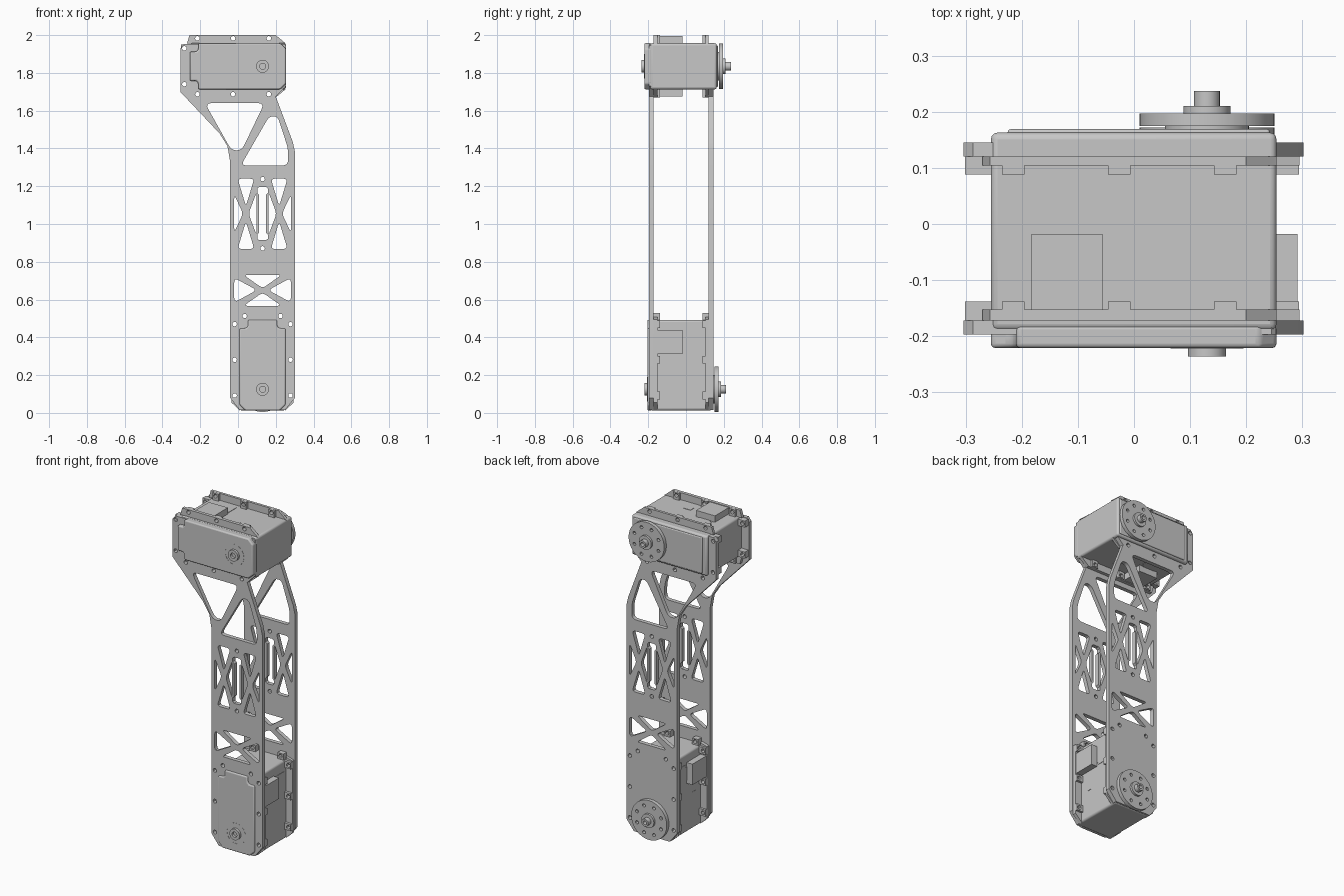
import bpy, bmesh, math
from mathutils import Vector

cube = bpy.data.objects.get("Cube")
if cube:
    bpy.data.objects.remove(cube)

grey = bpy.data.materials.new("light grey")
grey.use_nodes = True
grey.diffuse_color = (0.57, 0.57, 0.57, 1)
grey.node_tree.nodes["Principled BSDF"].inputs["Base Color"].default_value = grey.diffuse_color

MID = 0.13          # centre line of the arm
FRONT = (-0.197, -0.172)
BACK = (0.12, 0.145)
parts = []


def add(name, mesh):
    mesh.materials.clear()
    mesh.materials.append(grey)
    obj = bpy.data.objects.new(name, mesh)
    bpy.context.collection.objects.link(obj)
    parts.append(obj)
    return obj


def circle(x, z, r, n=24):
    return [(x + r * math.cos(math.tau * i / n), z + r * math.sin(math.tau * i / n)) for i in range(n)]


def rounded(points, r, steps=4):
    """Replace every corner with a small curve."""
    out = []
    for i, p in enumerate(points):
        p = Vector(p)
        a, b = Vector(points[i - 1]) - p, Vector(points[(i + 1) % len(points)]) - p
        s = p + a.normalized() * min(r, a.length * 0.45)
        e = p + b.normalized() * min(r, b.length * 0.45)
        for k in range(steps + 1):
            t = k / steps
            out.append(tuple(s * (1 - t) ** 2 + p * 2 * t * (1 - t) + e * t * t))
    return out


def sheet(name, loops, y0, y1):
    """Flat sheet across x and z; loops inside other loops are holes."""
    cu = bpy.data.curves.new(name, 'CURVE')
    cu.dimensions, cu.fill_mode, cu.extrude = '2D', 'BOTH', (y1 - y0) / 2
    for loop in loops:
        sp = cu.splines.new('POLY')
        sp.points.add(len(loop) - 1)
        for pt, (x, z) in zip(sp.points, loop):
            pt.co = (x, z, 0, 1)
        sp.use_cyclic_u = True
    tmp = bpy.data.objects.new(name + " curve", cu)
    bpy.context.collection.objects.link(tmp)
    dg = bpy.context.evaluated_depsgraph_get()
    mesh = bpy.data.meshes.new_from_object(tmp.evaluated_get(dg))
    bpy.data.objects.remove(tmp)
    for v in mesh.vertices:
        x, z, d = v.co
        v.co = (x, (y0 + y1) / 2 - d, z)
    return add(name, mesh)


def solids(name, pieces, bevel=0):
    """Prisms along y, given as (outline, y0, y1)."""
    bm = bmesh.new()
    for outline, y0, y1 in pieces:
        face = bm.faces.new([bm.verts.new((x, y0, z)) for x, z in outline])
        ext = bmesh.ops.extrude_face_region(bm, geom=[face])["geom"]
        bmesh.ops.translate(bm, vec=(0, y1 - y0, 0), verts=[g for g in ext if isinstance(g, bmesh.types.BMVert)])
    bmesh.ops.recalc_face_normals(bm, faces=bm.faces)
    mesh = bpy.data.meshes.new(name)
    bm.to_mesh(mesh)
    bm.free()
    obj = add(name, mesh)
    if bevel:
        mod = obj.modifiers.new("bevel", 'BEVEL')
        mod.width, mod.segments = bevel, 3
        mod.angle_limit = math.radians(40)
    return obj


def mirrored(points, about):
    return [(2 * about - x, z) for x, z in points]


# ---- Motor frames: u runs from the axle along the case, v across it
def upper(u, v):
    return MID - u, 1.835 + v


def lower(u, v):
    return MID + v, 0.125 + u


SCREW_U = (-0.033, 0.156, 0.345)
UPPER_END, LOWER_END = 0.414, 0.388


def screw_holes(place, end):
    spots = [(u, v) for u in SCREW_U for v in (-0.148, 0.148)] + [(end, -0.095), (end, 0.095)]
    return [circle(*place(u, v), 0.012, 12) for u, v in spots]


# ---- Side plates: outline with lightening cut-outs
outline = [(-0.304, 1.93), (-0.287, 1.953), (0.245, 1.953), (0.253, 1.945), (0.253, 1.73), (0.2, 1.675),
           (0.29, 1.435), (0.302, 1.38), (0.302, 0.08), (0.25, 0.016), (0.008, 0.016), (-0.042, 0.08),
           (-0.042, 1.333), (-0.056, 1.413), (-0.098, 1.48), (-0.304, 1.698)]
holes = [rounded([(-0.175, 1.64), (0.14, 1.64), (0.02, 1.39), (-0.035, 1.39)], 0.035),
         rounded([(0.165, 1.57), (0.015, 1.31), (0.265, 1.31), (0.265, 1.4), (0.21, 1.57)], 0.03)]

# crossed windows, left and right of the centre slot
cross = [[(-0.002, 1.24), (0.086, 1.24), (0.042, 1.095)],
         [(-0.002, 0.868), (0.086, 0.868), (0.042, 1.013)],
         [(-0.02, 1.155), (-0.02, 0.955), (0.027, 1.055)],
         [(0.099, 1.17), (0.099, 0.94), (0.056, 1.055)]]
for tri in cross:
    holes += [rounded(tri, 0.022), rounded(mirrored(tri, MID), 0.022)]
half = [(0.018, 0.955), (0.028, 0.945), (0.028, 0.922), (0.018, 0.914)]
slot = [(MID + x, z) for x, z in half]
slot += mirrored(slot[::-1], MID)
slot += [(x, 2.11 - z) for x, z in slot[::-1]]
holes.append(slot)

# lower crossed window
holes += [rounded([(0.03, z), (2 * MID - 0.03, z), (MID, a)], 0.02) for z, a in ((0.73, 0.66), (0.567, 0.637))]
side = [(-0.02, 0.715), (-0.02, 0.585), (0.1, 0.65)]
holes += [rounded(side, 0.025), rounded(mirrored(side, MID), 0.025)]

# screw holes, apart from the upper row that lies above the plate edge
holes += [circle(MID, z, 0.012, 12) for z in (0.871, 1.238)]
holes += screw_holes(lower, LOWER_END)
holes += [h for h in screw_holes(upper, UPPER_END) if h[0][1] < 1.953]

sheet("front plate", [outline] + holes, *FRONT)
sheet("back plate", [outline] + holes, *BACK)


# ---- Geared motors
def motor(label, place, u0, u1, yf, yb, end):
    def shape(points):
        return [place(u, v) for u, v in points]

    def block(a, b, c, d):
        return shape([(a, c), (b, c), (b, d), (a, d)])

    w = 0.122
    cx, cz = place(0, 0)
    solids(label + " case", [(block(u0, u1, -w, w), -0.19, yb)], 0.012)
    solids(label + " back cap", [(block(u0 + 0.012, u1 - 0.03, -w + 0.012, w - 0.012), yb - 0.02, yb + 0.006)], 0.005)

    # front cap with notched far corners
    n, m = 0.045, 0.034
    edge = [(u0, w - 0.03), (u0 + 0.03, w), (u1 - n, w), (u1 - n, w - m), (u1 - m, w - n), (u1, w - n)]
    solids(label + " front cap", [(shape(edge + [(u, -v) for u, v in edge[::-1]]), yf, -0.18)], 0.008)

    # flange rims and drilled screw bosses on the inner side of both plates
    rims = [shape([(u0, s * 0.12), (-0.07, s * 0.165), (u1 + 0.002, s * 0.165), (u1 + 0.015, s * 0.12)])
            for s in (-1, 1)]
    bosses = [block(u - 0.02, u + 0.02, s * 0.12, s * 0.1645) for s in (-1, 1) for u in SCREW_U]
    bosses += [block(u1 - 0.005, end + 0.017, s * 0.095 - 0.02, s * 0.095 + 0.02) for s in (-1, 1)]
    drilled = screw_holes(place, end)
    for where, rim_y, boss_y in (("front", (-0.172, -0.152), (-0.152, -0.138)),
                                 ("back", (0.104, 0.12), (0.088, 0.104))):
        sheet(f"{label} {where} rim", rims + bosses[-2:] + drilled, *rim_y)
        sheet(f"{label} {where} bosses", bosses + drilled, *boss_y)

    # cable sockets, plugs and small cover on both broad sides
    bits = []
    for s in (-1, 1):
        bits += [(block(0.186, 0.313, s * 0.115, s * 0.161), -0.154, -0.018),
                 (block(0.205, 0.288, s * 0.115, s * 0.124), -0.018, -0.004),
                 (block(0.193, 0.303, s * 0.115, s * 0.124), -0.004, 0.082),
                 (block(0.063, 0.113, s * 0.115, s * 0.124), -0.1, -0.068)]
    solids(label + " cable sockets", bits)

    # front boss
    sheet(label + " boss ring", [circle(cx, cz, 0.065, 40), circle(cx, cz, 0.06, 40)], yf - 0.001, yf + 0.005)
    sheet(label + " boss", [circle(cx, cz, 0.034, 32), circle(cx, cz, 0.016)], yf - 0.015, yf + 0.005)

    # output disc with bolt circle, hub and shaft
    bolts = [circle(cx + 0.088 * math.cos(a), cz + 0.088 * math.sin(a), 0.01, 12)
             for a in (math.tau * (i + 0.5) / 8 for i in range(8))]
    sheet(label + " output disc", [circle(cx, cz, 0.12, 56)] + bolts, yb + 0.012, yb + 0.034)
    solids(label + " output hub", [(circle(cx, cz, 0.075, 40), yb, yb + 0.016),
                                   (circle(cx, cz, 0.042, 32), yb + 0.025, yb + 0.047)])
    sheet(label + " output shaft", [circle(cx, cz, 0.023), circle(cx, cz, 0.012, 16)], yb + 0.035, yb + 0.074)


motor("upper motor", upper, -0.124, 0.385, -0.221, 0.163, UPPER_END)
motor("lower motor", lower, -0.112, 0.368, -0.205, 0.138, LOWER_END)

# ---- Smooth the round parts, keep edges sharp
bpy.ops.object.select_all(action='DESELECT')
for obj in parts:
    obj.select_set(True)
bpy.context.view_layer.objects.active = parts[0]
bpy.ops.object.shade_smooth_by_angle(angle=math.radians(30))
